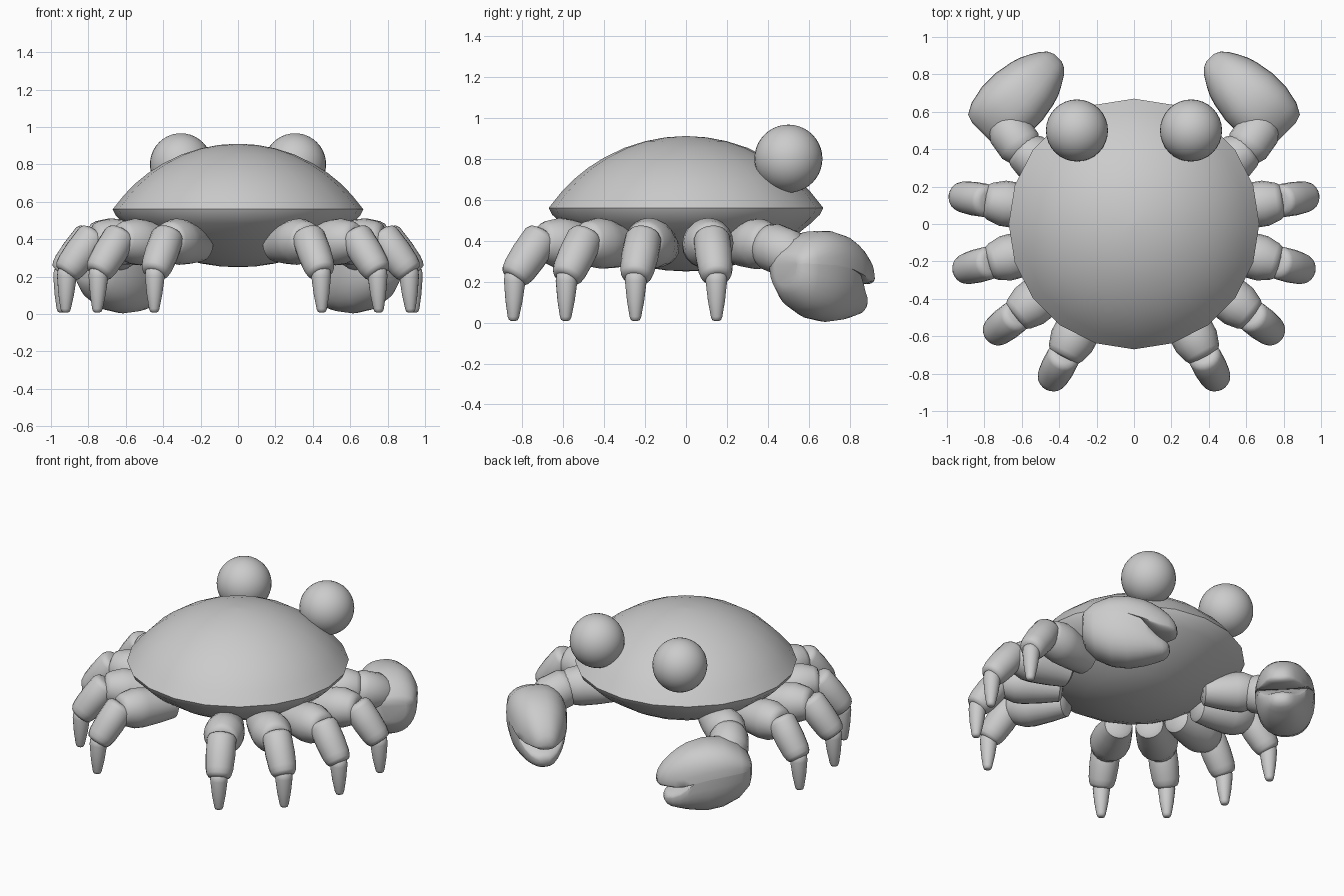
import bpy, bmesh, math
from mathutils import Vector

if "Cube" in bpy.data.objects:
    bpy.data.objects.remove(bpy.data.objects["Cube"])


def finish(name, bm, angle=45):
    bmesh.ops.recalc_face_normals(bm, faces=bm.faces)
    me = bpy.data.meshes.new(name)
    bm.to_mesh(me)
    bm.free()
    ob = bpy.data.objects.new(name, me)
    bpy.context.collection.objects.link(ob)
    bpy.ops.object.select_all(action='DESELECT')
    ob.select_set(True)
    bpy.context.view_layer.objects.active = ob
    bpy.ops.object.shade_smooth_by_angle(angle=math.radians(angle))
    return ob


def loft(name, rings, angle=45):
    """Skin a list of equal-length point rings and cap both ends."""
    bm = bmesh.new()
    rs = [[bm.verts.new(p) for p in ring] for ring in rings]
    n = len(rs[0])
    for a, b in zip(rs, rs[1:]):
        for i in range(n):
            j = (i + 1) % n
            bm.faces.new((a[i], a[j], b[j], b[i]))
    bm.faces.new(rs[0])
    bm.faces.new(rs[-1])
    return finish(name, bm, angle)


def segment(name, a, b, profile, sides=20):
    """Turned limb segment from a to b; profile = (fraction along, radius)."""
    a, b = Vector(a), Vector(b)
    q = (b - a).to_track_quat('Z', 'Y')
    rings = []
    for t, r in profile:
        c = a.lerp(b, t)
        rings.append([c + q @ Vector((r * math.cos(k), r * math.sin(k), 0))
                      for k in (2 * math.pi * i / sides for i in range(sides))])
    return loft(name, rings)


# Shell: domed top, rim edge, fuller belly
prof = [(0.01, 0.91), (0.1, 0.904), (0.2, 0.885), (0.3, 0.853), (0.4, 0.805), (0.48, 0.754),
        (0.55, 0.697), (0.61, 0.635), (0.67, 0.56), (0.655, 0.528), (0.61, 0.485), (0.55, 0.437),
        (0.48, 0.39), (0.4, 0.345), (0.3, 0.3), (0.2, 0.27), (0.1, 0.255), (0.01, 0.25)]
loft("shell", [[(r * math.cos(math.radians(18 * i)), r * math.sin(math.radians(18 * i)), z)
                for i in range(20)] for r, z in prof], 50)

UPPER = [(0, 0.06), (0.04, 0.085), (0.3, 0.105), (0.6, 0.122), (0.74, 0.122),
         (0.92, 0.1), (0.98, 0.085), (1, 0.06)]
MIDDLE = [(0, 0.055), (0.04, 0.078), (0.12, 0.089), (0.5, 0.09), (0.8, 0.084),
          (0.92, 0.076), (0.98, 0.065), (1, 0.045)]
TIP = [(0, 0.035), (0.06, 0.05), (0.2, 0.053), (0.6, 0.042), (0.92, 0.028),
       (0.98, 0.022), (1, 0.012)]
JOINT = [(0, 0.07), (0.08, 0.1), (0.25, 0.118), (0.7, 0.118), (1, 0.08)]

# Claw stations: (distance along, outer z, split z, half width)
CLAW_UPPER = [(-0.035, 0.32, 0.285, 0.08), (-0.02, 0.345, 0.288, 0.125), (0.04, 0.405, 0.285, 0.157),
              (0.14, 0.445, 0.28, 0.178), (0.24, 0.448, 0.265, 0.178), (0.34, 0.425, 0.235, 0.16),
              (0.39, 0.40, 0.218, 0.145), (0.44, 0.368, 0.213, 0.12), (0.49, 0.322, 0.215, 0.09),
              (0.52, 0.28, 0.215, 0.062), (0.535, 0.245, 0.218, 0.03)]
CLAW_LOWER = [(-0.035, 0.18, 0.285, 0.08), (-0.02, 0.14, 0.288, 0.125), (0.04, 0.07, 0.285, 0.157),
              (0.14, 0.02, 0.28, 0.178), (0.24, 0.003, 0.265, 0.178), (0.33, 0.012, 0.235, 0.155),
              (0.37, 0.02, 0.19, 0.135), (0.41, 0.03, 0.145, 0.11), (0.45, 0.04, 0.118, 0.082),
              (0.475, 0.055, 0.108, 0.058), (0.49, 0.08, 0.1, 0.03)]


def claw_half(name, side, stations):
    k = math.sqrt(0.5)
    rings = []
    for s, zo, zs, w in stations:
        ring = []
        # fingers beyond the notch get a rounded inner face
        bulge = max(0, min(0.028, (s - 0.34) * 0.35, w * 0.5)) * (1 if zo < zs else -1)
        for i in range(32):
            t = math.pi * i / 16
            c, sn = math.cos(t), math.sin(t)
            u = w * math.copysign(abs(c) ** 0.85, c)
            z = zs + (zo - zs) * sn ** 0.85 if i <= 16 else zs - bulge * sn
            ring.append((side * (0.785 + k * (u - s)), 0.51 + k * (u + s), z))
        # inner-face bulge points away from the outer side
        if bulge:
            for i in range(17, 32):
                x, y, _ = ring[i]
                ring[i] = (x, y, zs + bulge * -math.sin(math.pi * i / 16))
        rings.append(ring)
    return loft(name, rings, 50)


for side, label in ((1, "right"), (-1, "left")):
    # Walking legs fanned around the shell
    for n, deg in enumerate((9, -15, -38, -62), 1):
        ang = math.radians(deg)

        def at(r, z):
            return (side * r * math.cos(ang), r * math.sin(ang), z)
        segment(f"{label}_leg_{n}_upper", at(0.43, 0.36), at(0.81, 0.40), UPPER)
        segment(f"{label}_leg_{n}_middle", at(0.785, 0.435), at(0.955, 0.215), MIDDLE)
        segment(f"{label}_leg_{n}_tip", at(0.945, 0.25), at(0.955, 0.008), TIP)

    # Claw arm
    segment(f"{label}_arm_upper", (side * 0.34, 0.23, 0.37), (side * 0.63, 0.41, 0.39), UPPER)
    segment(f"{label}_arm_joint", (side * 0.575, 0.37, 0.39), (side * 0.71, 0.56, 0.31), JOINT)

    # Claw with open pincers
    claw_half(f"{label}_claw_upper", side, CLAW_UPPER)
    claw_half(f"{label}_claw_lower", side, CLAW_LOWER)

    # Eye
    bm = bmesh.new()
    bmesh.ops.create_uvsphere(bm, u_segments=32, v_segments=20, radius=0.166)
    bmesh.ops.translate(bm, verts=bm.verts, vec=(side * 0.305, 0.5, 0.8))
    finish(f"{label}_eye", bm)
